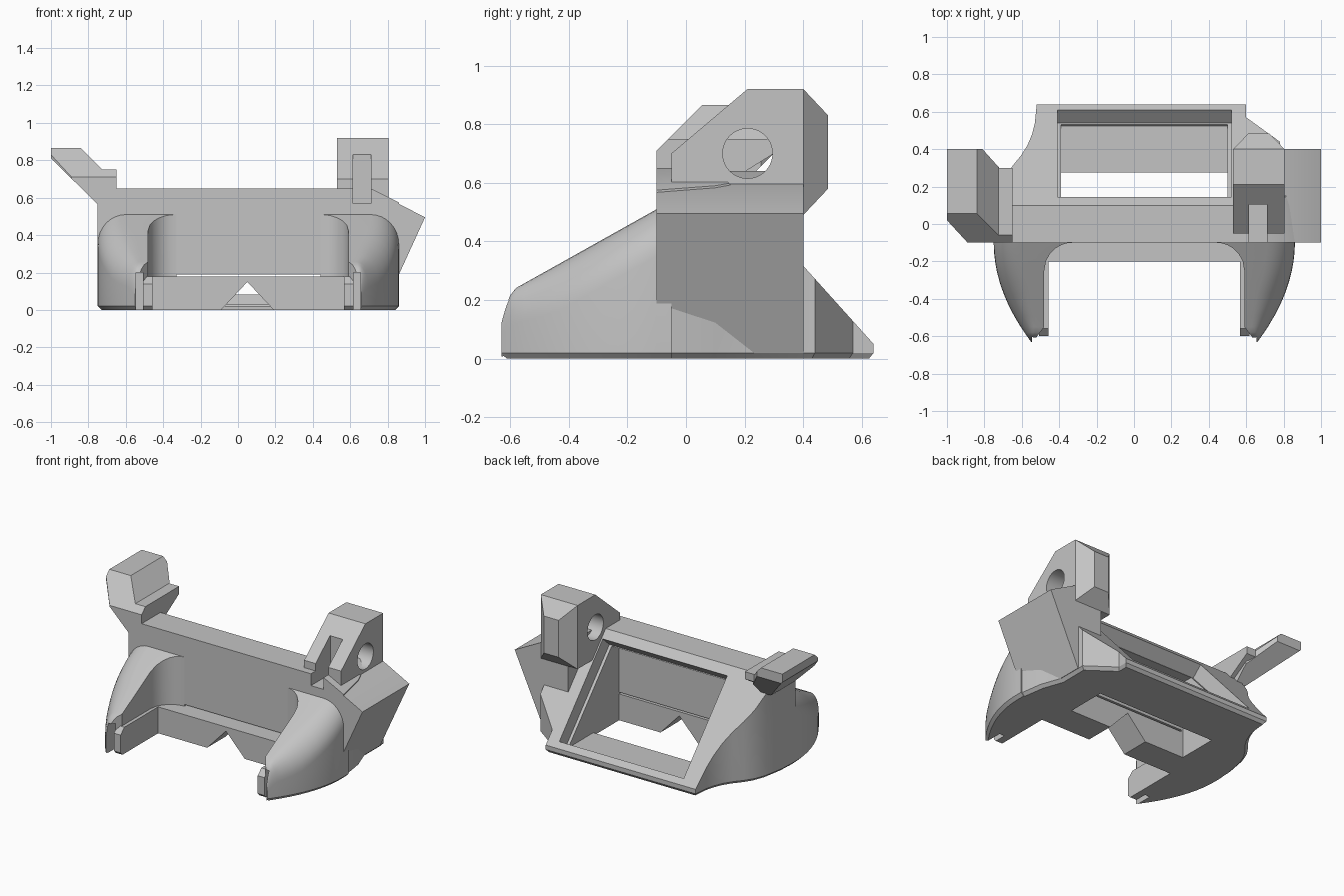
import bpy, bmesh
from math import sin, cos, pi, sqrt, radians
from mathutils import Vector

cube = bpy.data.objects.get("Cube")
if cube:
    bpy.data.objects.remove(cube, do_unlink=True)

grey = bpy.data.materials.new("light_grey")
grey.use_nodes = True
grey.diffuse_color = (0.55, 0.55, 0.55, 1)
grey.node_tree.nodes["Principled BSDF"].inputs["Base Color"].default_value = (0.55, 0.55, 0.55, 1)

MID = 0.055  # x of the body's mirror plane


def finish(name, bm):
    bmesh.ops.recalc_face_normals(bm, faces=bm.faces)
    mesh = bpy.data.meshes.new(name)
    bm.to_mesh(mesh)
    bm.free()
    mesh.materials.append(grey)
    ob = bpy.data.objects.new(name, mesh)
    bpy.context.collection.objects.link(ob)
    return ob


def loft(name, rings, clips=()):
    """Skin equal-length rings, cap the ends, then slice by (point, normal) planes."""
    bm = bmesh.new()
    vs = [[bm.verts.new(p) for p in ring] for ring in rings]
    n = len(vs[0])
    for a, b in zip(vs, vs[1:]):
        for i in range(n):
            j = (i + 1) % n
            bm.faces.new((a[i], a[j], b[j], b[i]))
    bm.faces.new(vs[0])
    bm.faces.new(vs[-1])
    for point, normal in clips:
        bmesh.ops.bisect_plane(bm, geom=bm.verts[:] + bm.edges[:] + bm.faces[:],
                               plane_co=point, plane_no=normal, clear_outer=True)
        edges = [e for e in bm.edges if e.is_boundary]
        if edges:
            bmesh.ops.contextual_create(bm, geom=edges)
    return finish(name, bm)


def prism_x(name, profile, x0, x1, clips=()):
    return loft(name, [[(x, y, z) for y, z in profile] for x in (x0, x1)], clips)


def prism_y(name, profile, y0, y1, clips=()):
    return loft(name, [[(x, y, z) for x, z in profile] for y in (y0, y1)], clips)


def box(name, x0, x1, y0, y1, z0, z1):
    return prism_y(name, [(x0, z0), (x1, z0), (x1, z1), (x0, z1)], y0, y1)


def cut(ob, cutters):
    for c in cutters:
        mod = ob.modifiers.new("cut", 'BOOLEAN')
        mod.operation, mod.solver, mod.object = 'DIFFERENCE', 'EXACT', c
    bpy.context.view_layer.update()
    dg = bpy.context.evaluated_depsgraph_get()
    mesh = bpy.data.meshes.new_from_object(ob.evaluated_get(dg))
    ob.modifiers.clear()
    ob.data = mesh


def remove(*obs):
    for ob in obs:
        bpy.data.objects.remove(ob, do_unlink=True)


# Wedge body: plan outline with narrowing left flank and angular right gusset
plan = [(-0.75, -0.1), (-0.745, 0.03), (-0.72, 0.17), (-0.69, 0.25), (-0.65, 0.31),
        (-0.605, 0.365), (-0.57, 0.42), (-0.545, 0.48), (-0.53, 0.54), (-0.52, 0.64),
        (0.6, 0.64), (0.6, 0.57), (0.78, 0.44), (0.78, 0.24), (0.83, 0.1), (0.86, -0.1)]
low = [(MID + (x - MID) * 0.975, y if y < 0 else y * 0.975, 0) for x, y in plan]
body = loft("wedge_body",
            [low] + [[(x, y, z) for x, y in plan] for z in (0.02, 0.65)],
            [((0, 0.1, 0.65), (0, 0.6, 0.54)), ((0.72, 0, 0.645), (1, 0, 2))])
bar = box("front_bar", -0.49, 0.6, -0.2, -0.09, 0, 0.178)

# Openings: framed window, hollow inside, gap under the wall, notch in the bar
window = prism_x("window_cutter", [(0.245, 0.69), (0.71, 0.172), (0.54, 0.022), (0.075, 0.535)],
                 -0.41, 0.52)
hollow = prism_x("hollow_cutter", [(0, -0.1), (0.275, -0.1), (0.275, 0.021), (0.525, 0.021),
                                   (0.56, 0.06), (0.14, 0.53), (0, 0.53)], -0.39, 0.5)
gap = box("gap_cutter", -0.38, 0.5, -0.3, 0.05, 0.178, 0.19)
notch = prism_y("notch_cutter", [(-0.105, -0.015), (0.205, -0.015), (0.05, 0.15)], -0.3, 0.05)
slot = box("slot_cutter", 0.615, 0.71, -0.3, 0.11, 0.57, 0.83)
cut(body, [window, hollow, gap, notch, slot])
cut(bar, [notch])


# Curved forward prongs with rounded shoulders
def prong_ring(y, side):
    s = max(0, (-0.1 - y) / 0.53)
    outer = 0.805 - 0.2 * s * s
    inner = 0.535
    if y > -0.25:
        inner -= 0.15 - sqrt(max(0, 0.0225 - (min(y, -0.1) + 0.25) ** 2))
    if y < -0.55:
        inner += (-0.55 - y) / 0.08 * 0.06
    h = 0.51 + (min(y, -0.1) + 0.1) * 0.56
    if y < -0.58:
        h -= 0.09 * ((-0.58 - y) / 0.05) ** 2
    a = min(0.15, 0.7 * (outer - inner))
    b = min(0.16, h * 0.5)
    pts = [(inner, 0), (max(inner + 0.002, outer - 0.02), 0), (outer, 0.02)]
    pts += [(outer - a + a * cos(t * pi / 16), h - b + b * sin(t * pi / 16)) for t in range(9)]
    pts.append((inner, h))
    return [(MID + side * x, y, z) for x, z in pts]


stations = [-0.05, -0.1, -0.103, -0.112, -0.13, -0.16, -0.2, -0.25, -0.31, -0.37,
            -0.43, -0.49, -0.55, -0.58, -0.6, -0.615, -0.63]
for side, label in ((-1, "right"), (1, "left")):
    prong = loft(label + "_prong", [prong_ring(y, side) for y in stations])
    a, b = sorted((MID + side * 0.562, MID + side * 0.6))
    groove = box("groove_cutter", a, b, -0.8, -0.5, -0.1, 0.2)
    cut(prong, [groove])
    remove(groove)
    # Inner rail beside the groove, with a chamfered nose
    a, b = sorted((MID + side * 0.512, MID + side * 0.562))
    prism_x(label + "_inner_rail", [(-0.6, 0.02), (-0.58, 0), (-0.1, 0), (-0.1, 0.178),
                                    (-0.56, 0.178), (-0.6, 0.14)], a, b)

# Tilted side block
shoulder = prism_y("side_block", [(0.6, 0.02), (0.783, 0.02), (1.0, 0.495), (0.72, 0.64),
                                  (0.6, 0.64)], -0.1, 0.4)
cut(shoulder, [slot])

# Pivot mount with tapered back, cross hole and front slot
outline = [(-0.05, 0.6), (-0.05, 0.7), (0.21, 0.92), (0.4, 0.92), (0.4, 0.49), (0.1, 0.49)]
mount = prism_x("pivot_mount", outline, 0.53, 0.805)
bm = bmesh.new()
bm.from_mesh(mount.data)
back = max(bm.faces, key=lambda f: f.normal.y)
new = bmesh.ops.extrude_discrete_faces(bm, faces=[back])["faces"][0]
middle = new.calc_center_median()
for v in new.verts:
    d = v.co - middle
    v.co = middle + Vector((d.x * 0.4, 0.085, d.z * 0.58))
bm.to_mesh(mount.data)
bm.free()
ring = [(0.21 + 0.085 * cos(i * pi / 20), 0.7 + 0.085 * sin(i * pi / 20)) for i in range(40)]
hole = prism_x("hole_cutter", ring, 0.4, 1.1)
cut(mount, [slot, hole])
remove(window, hollow, gap, notch, slot, hole)

# Raised arm on the opposite side, with clipped corners
prism_y("raised_arm", [(-0.75, 0.565), (-1.0, 0.81), (-1.0, 0.865), (-0.84, 0.865),
                       (-0.725, 0.75), (-0.68, 0.75), (-0.68, 0.565)], -0.1, 0.4,
        [((0, -0.1, 0.71), (0, -1, 1)), ((-1, 0.02, 0), (-1, -0.92, 0)),
         ((-0.81, 0.4, 0), (1, 0.9, 0)), ((0, 0.17, 0.57), (0, 1, -1))])
prism_x("arm_tab", [(-0.1, 0.6), (0.14, 0.6), (0.3, 0.7), (0.3, 0.75), (-0.06, 0.75),
                    (-0.1, 0.71)], -0.74, -0.65)

# Shading: smooth curves, crisp edges
for ob in bpy.context.scene.objects:
    if ob.type == 'MESH':
        bpy.ops.object.select_all(action='DESELECT')
        ob.select_set(True)
        bpy.context.view_layer.objects.active = ob
        bpy.ops.object.shade_smooth_by_angle(angle=radians(30))
